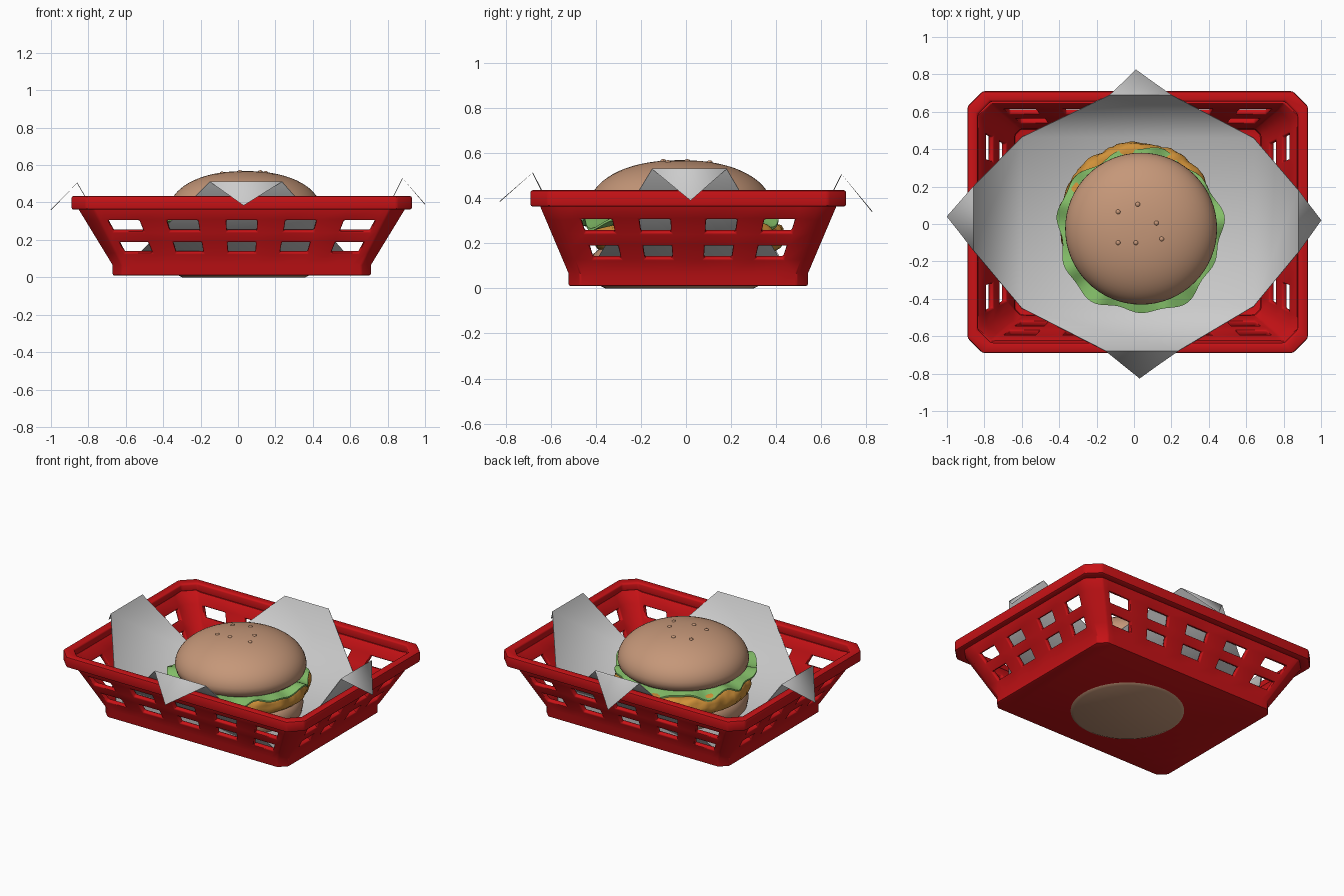
import bpy, bmesh, math
from mathutils import Vector, noise

if "Cube" in bpy.data.objects:
    bpy.data.objects.remove(bpy.data.objects["Cube"])


def material(name, rgb):
    m = bpy.data.materials.new(name)
    m.diffuse_color = (*rgb, 1)
    m.use_nodes = True
    m.node_tree.nodes["Principled BSDF"].inputs["Base Color"].default_value = m.diffuse_color
    return m


RED = material("basket red", (0.58, 0.006, 0.008))
PAPER = material("paper grey", (0.6, 0.6, 0.6))
BUN = material("bun tan", (0.56, 0.31, 0.19))
GREEN = material("lettuce green", (0.23, 0.52, 0.14))
CRUMB = material("crumb orange", (0.62, 0.28, 0.04))


def make(name, verts, faces, mat, angle=35, mods=()):
    """Mesh object with applied modifiers and angle-limited smooth shading."""
    me = bpy.data.meshes.new(name)
    me.from_pydata(verts, [], faces)
    me.materials.append(mat)
    ob = bpy.data.objects.new(name, me)
    bpy.context.collection.objects.link(ob)
    bpy.ops.object.select_all(action='DESELECT')
    ob.select_set(True)
    bpy.context.view_layer.objects.active = ob
    for kind, props in mods:
        mod = ob.modifiers.new(kind.lower(), kind)
        for k, v in props.items():
            setattr(mod, k, v)
        bpy.ops.object.modifier_apply(modifier=mod.name)
    bpy.ops.object.shade_smooth_by_angle(angle=math.radians(angle))
    return ob


def loft(rings, skip=None, loop=False, caps=(True, True)):
    """Skin equal-length rings; skip(level, column) leaves openings."""
    n, verts, faces = len(rings[0]), [p for r in rings for p in r], []
    count = len(rings)
    for j in range(count if loop else count - 1):
        k = (j + 1) % count
        for i in range(n):
            if not (skip and skip(j, i)):
                h = (i + 1) % n
                faces.append((j * n + i, j * n + h, k * n + h, k * n + i))
    if not loop:
        if caps[0]:
            faces.append(tuple(reversed(range(n))))
        if caps[1]:
            faces.append(tuple(range((count - 1) * n, count * n)))
    return verts, faces


def lathe(profile, cx, cy, n=64, warp=None):
    rings = []
    for r, z in profile:
        ring = []
        for i in range(n):
            a = 2 * math.pi * i / n
            p = Vector((r * math.cos(a), r * math.sin(a), z))
            if warp:
                p = warp(p, a)
            ring.append((p.x + cx, p.y + cy, p.z))
        rings.append(ring)
    return loft(rings)


# ---- basket walls: chamfered rectangle rings split at the window edges
CX, CY = 0.02, 0.01
FX = [s for c in (-.755, -.38, 0, .38, .755) for s in (c - .1, c + .1)]
FY = [s for c in (-.645, -.235, .235, .645) for s in (c - .11, c + .11)]


def basket_ring(z, hx, hy, c, fx=(), fy=()):
    pts = [(-hx + c, -hy)] + [(f * hx, -hy) for f in fx] + [(hx - c, -hy)]
    pts += [(hx, -hy + c)] + [(hx, f * hy) for f in fy] + [(hx, hy - c)]
    half = pts[:]
    pts += [(-x, -y) for x, y in half]
    return [(x + CX, y + CY, z) for x, y in pts]


levels = [.01, .065, .13, .187, .245, .303, .375]
rings = []
for z in levels:
    t = max(0, (z - .065) / .295)
    rings.append(basket_ring(z, .69 + .18 * t, .53 + .125 * t, .05 + .03 * t, FX, FY))
nx, ny = len(FX), len(FY)
windows = set()
for base in (0, nx + ny + 4):
    windows |= {base + 1 + 2 * k for k in range(nx // 2)}
    windows |= {base + nx + 3 + 2 * k for k in range(ny // 2)}
v, f = loft(rings, lambda j, i: j in (2, 4) and i in windows, caps=(True, False))
make("basket", v, f, RED, 40, [
    ('SOLIDIFY', dict(thickness=.032, offset=-1, use_even_offset=True)),
    ('BEVEL', dict(width=.008, segments=2, limit_method='ANGLE', angle_limit=math.radians(40)))])

# ---- basket rim: thick band around the top
rim = [(.362, .855, .645, .07), (.362, .91, .70, .08), (.435, .91, .70, .08), (.435, .855, .645, .07)]
v, f = loft([basket_ring(*r) for r in rim], loop=True)
make("basket_rim", v, f, RED, 40, [
    ('BEVEL', dict(width=.012, segments=2, limit_method='ANGLE', angle_limit=math.radians(40)))])

# ---- paper liner: floor, four rising flaps, four folded-over tips
floor = [(-.60, -.45, .055), (.64, -.44, .055), (.64, .46, .055), (-.60, .465, .055)]
folds = [(-.15, -.68, .512), (.235, -.68, .512),   # front
         (.88, -.15, .53), (.88, .18, .53),        # right
         (.20, .69, .505), (-.13, .69, .505),      # back
         (-.86, .20, .505), (-.86, -.14, .505)]    # left
tips = [(.03, -.825, .385), (1, .02, .39), (.01, .825, .34), (-1, .04, .36)]
faces = [(0, 1, 2, 3)]
for k in range(4):
    a, b = 4 + 2 * k, 5 + 2 * k
    faces += [(k, a, b, (k + 1) % 4), (a, 12 + k, b)]
make("paper_liner", floor + folds + tips, faces, PAPER, 70,
     [('SOLIDIFY', dict(thickness=.004, offset=0))])

# ---- bottom bun
make("bottom_bun", *lathe([(.33, 0), (.36, .015), (.385, .05), (.395, .10), (.385, .15), (.35, .18)],
                          .03, -.028), BUN, 60)


# ---- breaded patty with a rough crust
def crust(p, a):
    d = noise.noise(p * 9) * .014 + noise.noise(p * 24) * .012
    out = Vector((p.x, p.y, 0)).normalized()
    return p + out * d + Vector((0, 0, d * .7))


prof = [(.30, .165)] + [(.375 + .05 * math.cos(t), .225 + .06 * math.sin(t))
                        for t in [math.radians(-90 + 18 * k) for k in range(11)]] + [(.30, .285)]
make("patty", *lathe(prof, .02, .01, 120, crust), CRUMB, 50)


# ---- lettuce leaf with a wavy drooping edge
def ruffle(p, a):
    w = max(0, (math.hypot(p.x, p.y) - .3) / .14)
    s = 1 + w * (.03 * math.sin(5 * a + .6) + .025 * math.sin(11 * a) - .03 * math.sin(a))
    lift = w * (.016 * math.sin(9 * a + 1) + .012 * math.sin(14 * a)) - .012 * w
    return Vector((p.x * s, p.y * s, p.z + lift))


make("lettuce", *lathe([(.25, .292), (.33, .292), (.39, .293), (.438, .294),
                        (.438, .304), (.39, .309), (.33, .312), (.25, .312)],
                       .03, -.025, 120, ruffle), GREEN, 60)

# ---- top bun dome
BX, BY = .038, -.025
dome = [(.33, .302), (.375, .31), (.398, .33)]
for k in range(17):
    t = math.radians(89 * k / 16)
    dome.append((.406 * math.cos(t) ** .9, .36 + .208 * math.sin(t)))
make("top_bun", *lathe(dome, BX, BY), BUN, 60)

# ---- seeds resting on the dome
for n, (x, y) in enumerate([(-.085, .065), (.02, .105), (.12, .005), (.148, -.08), (.01, -.1), (-.085, -.1)]):
    r = math.hypot(x - BX, y - BY) / .406
    z = .36 + .208 * math.sqrt(1 - r ** 2.22)
    seed = [(.013 * math.cos(t), z + .008 * math.sin(t))
            for t in [math.radians(-80 + 32 * k) for k in range(6)]]
    make(f"seed_{n + 1}", *lathe(seed, x, y, 12), BUN, 60)
